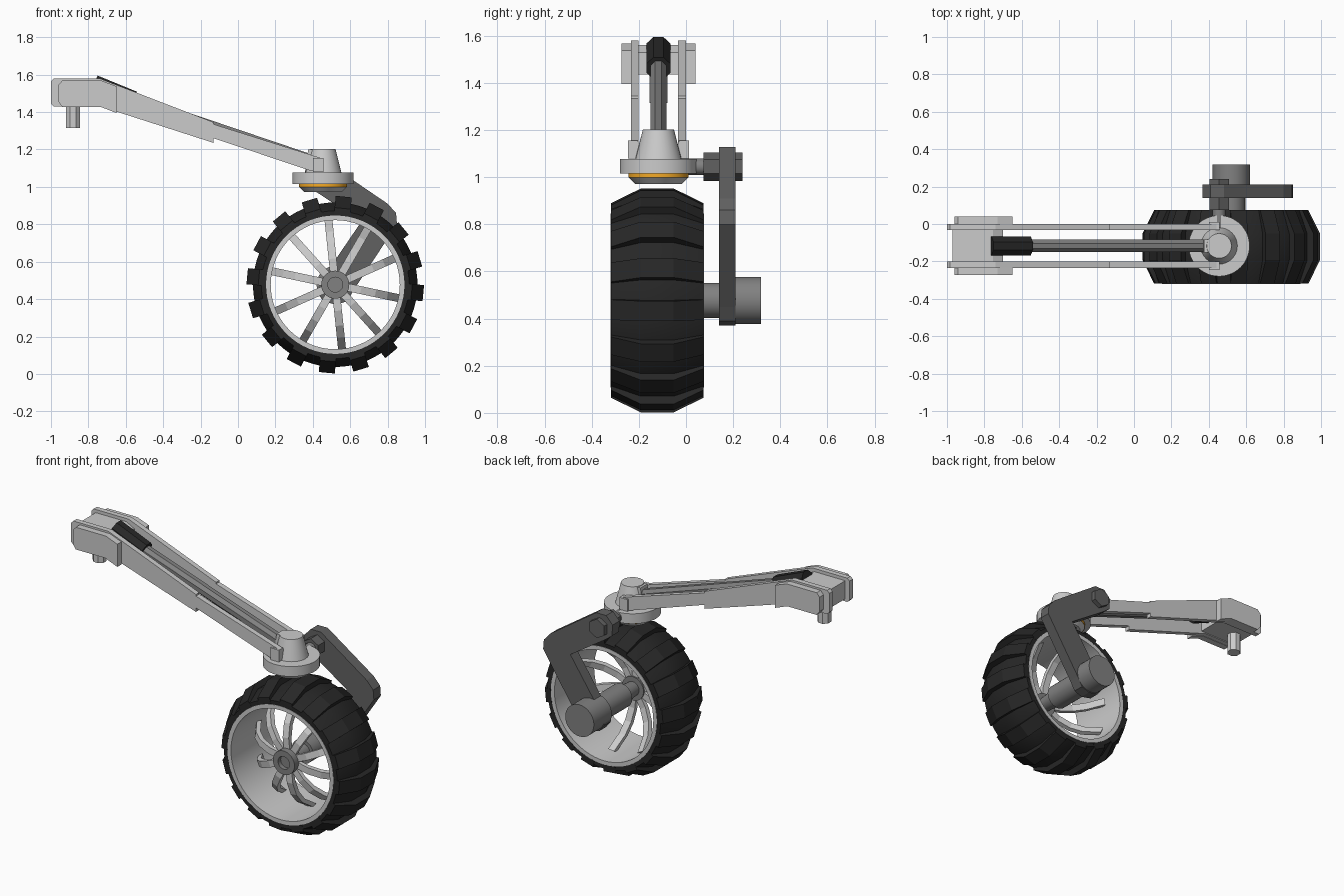
import bpy, bmesh
from math import radians, cos, sin, pi
from mathutils import Vector, Matrix

if "Cube" in bpy.data.objects:
    bpy.data.objects.remove(bpy.data.objects["Cube"])

WX, WY, WZ = 0.52, -0.122, 0.477      # wheel centre
SX, SY = 0.455, -0.117                # swivel centre, arm mid plane


def mat(name, c):
    m = bpy.data.materials.new(name)
    m.diffuse_color = (*c, 1)
    m.use_nodes = True
    m.node_tree.nodes["Principled BSDF"].inputs["Base Color"].default_value = m.diffuse_color
    return m


BLACK = mat("rubber", (0.02, 0.02, 0.02))
DARK = mat("dark_metal", (0.12, 0.12, 0.12))
MID = mat("mid_metal", (0.22, 0.22, 0.22))
ORANGE = mat("orange", (0.9, 0.4, 0.02))


def finish(name, bm, material=None, smooth=False):
    bmesh.ops.recalc_face_normals(bm, faces=bm.faces)
    me = bpy.data.meshes.new(name)
    bm.to_mesh(me)
    bm.free()
    ob = bpy.data.objects.new(name, me)
    bpy.context.collection.objects.link(ob)
    if material:
        me.materials.append(material)
    if smooth:
        bpy.ops.object.select_all(action='DESELECT')
        bpy.context.view_layer.objects.active = ob
        ob.select_set(True)
        bpy.ops.object.shade_smooth_by_angle(angle=radians(35))
    return ob


def extrude(bm, pts, d0, d1, place):
    """Closed outline (u, v) extruded along w; place maps (u, v, w) to world."""
    a = [bm.verts.new(place(u, v, d0)) for u, v in pts]
    b = [bm.verts.new(place(u, v, d1)) for u, v in pts]
    n = len(pts)
    bm.faces.new(a)
    bm.faces.new(b[::-1])
    for i in range(n):
        j = (i + 1) % n
        bm.faces.new((a[i], b[i], b[j], a[j]))


def plate(name, pts, y0, y1, material=None, mirror=False):
    bm = bmesh.new()
    extrude(bm, pts, y0, y1, lambda x, z, y: (x, y, z))
    if mirror:
        extrude(bm, pts, 2 * SY - y0, 2 * SY - y1, lambda x, z, y: (x, y, z))
    return finish(name, bm, material)


def rod(name, p0, p1, r0, r1=None, seg=32, material=None, spin=0):
    p0, p1 = Vector(p0), Vector(p1)
    d = p1 - p0
    bm = bmesh.new()
    m = (Matrix.Translation((p0 + p1) / 2) @ d.to_track_quat('Z', 'Y').to_matrix().to_4x4()
         @ Matrix.Rotation(spin, 4, 'Z'))
    bmesh.ops.create_cone(bm, cap_ends=True, segments=seg, radius1=r0,
                          radius2=r0 if r1 is None else r1, depth=d.length, matrix=m)
    return finish(name, bm, material, seg > 12)


def ring(name, profile, material=None, seg=64):
    """Closed (offset y, radius) loop turned around the wheel axle."""
    bm = bmesh.new()
    loops = []
    for i in range(seg):
        a = 2 * pi * i / seg
        loops.append([bm.verts.new((WX + r * cos(a), WY + y, WZ + r * sin(a))) for y, r in profile])
    n = len(profile)
    for i in range(seg):
        p, q = loops[i], loops[(i + 1) % seg]
        for k in range(n):
            bm.faces.new((p[k], p[(k + 1) % n], q[(k + 1) % n], q[k]))
    return finish(name, bm, material, True)


def radial(name, pts, half, count, start, material=None):
    """Outline (offset y, radius) given a width and repeated around the axle."""
    bm = bmesh.new()
    for i in range(count):
        a = radians(start + 360 * i / count)
        extrude(bm, pts, -half, half, lambda y, r, t, a=a: (
            WX + r * cos(a) - t * sin(a), WY + y, WZ + r * sin(a) + t * cos(a)))
    return finish(name, bm, material)


# Wheel: tyre, tread, rim, curved spokes, hub
ring("tyre", [(-.195, .365), (-.197, .395), (-.07, .44), (.07, .44), (.197, .395), (.195, .365)], BLACK)
radial("tread_lugs", [(-.197, .37), (-.197, .41), (-.07, .473), (.07, .473), (.197, .41), (.197, .37)],
       .043, 16, 84.5, BLACK)
ring("rim", [(-.198, .345), (-.198, .37), (.198, .37), (.198, .345)])
curve = [(-.125, .05), (-.125, .14), (-.10, .22), (-.05, .285), (.02, .33), (.05, .35)]
inner = [(y + .026, r - .014) for y, r in reversed(curve)]
radial("spokes", curve + inner, .021, 10, -12)
ring("hub_ring", [(-.165, .04), (-.165, .075), (-.09, .075), (-.09, .04)], MID, 32)
rod("axle", (WX, -.26, WZ), (WX, .15, WZ), .04, .075, material=MID)
rod("axle_sleeve", (WX, -.1, WZ), (WX, .15, WZ), .075, material=MID)
rod("wheel_motor", (WX, .14, WZ), (WX, .318, WZ), .1, material=MID)

# Bent bracket from swivel to axle
plate("wheel_bracket", [(.37, 1.01), (.365, 1.08), (.41, 1.128), (.48, 1.128), (.80, .91), (.845, .86),
                        (.85, .80), (.62, .45), (.585, .39), (.53, .37), (.46, .385), (.425, .43),
                        (.435, .49), (.50, .58), (.66, .815), (.415, .975)], .14, .21, DARK)
rod("bracket_bolt", (SX, .075, 1.045), (SX, .24, 1.045), .06, seg=6, material=DARK)
rod("swivel_stub", (SX, -.05, 1.045), (SX, .09, 1.045), .035, seg=16, material=MID)

# Swivel joint
rod("swivel_disc", (SX, SY, 1.015), (SX, SY, 1.078), .163, seg=48)
rod("swivel_orange_band", (SX, SY, .998), (SX, SY, 1.016), .128, seg=48, material=ORANGE)
rod("swivel_base", (SX, SY, .972), (SX, SY, .999), .10, .127, seg=48)
rod("swivel_cone", (SX, SY, 1.077), (SX, SY, 1.203), .098, .066)
plate("rod_socket", [(.36, 1.08), (.375, 1.20), (.46, 1.20), (.46, 1.08)], SY - .035, SY + .035)

# Arm: long side plates with a step, outer cheeks and end blocks
plate("arm_plates", [(-1, 1.445), (-1, 1.565), (-.985, 1.58), (-.74, 1.58), (-.13, 1.345), (-.13, 1.335),
                     (.457, 1.15), (.457, 1.08), (.39, 1.085), (-.13, 1.26), (-.13, 1.235),
                     (-.735, 1.43), (-.985, 1.43)], -.033, .0, mirror=True)
plate("arm_cheeks", [(-.96, 1.455), (-.96, 1.545), (-.94, 1.568), (-.73, 1.568), (-.65, 1.538),
                     (-.65, 1.395), (-.735, 1.428), (-.94, 1.428)], -.002, .04, mirror=True)
plate("arm_end_blocks", [(.40, 1.08), (.40, 1.155), (.457, 1.155), (.457, 1.08)], -.03, .012, mirror=True)
plate("mount_block", [(-.97, 1.445), (-.97, 1.56), (-.755, 1.56), (-.70, 1.53), (-.70, 1.435), (-.95, 1.435)],
      -.205, -.03)
rod("mount_pin", (-.883, SY, 1.315), (-.883, SY, 1.45), .041, seg=8, spin=pi / 8)

# Damper between the plates
rod("damper_body", (-.77, SY, 1.548), (-.56, SY, 1.462), .055, seg=8, material=BLACK, spin=pi / 8)
rod("damper_rod", (-.60, SY, 1.475), (.42, SY, 1.13), .036, seg=8, material=MID, spin=pi / 8)
